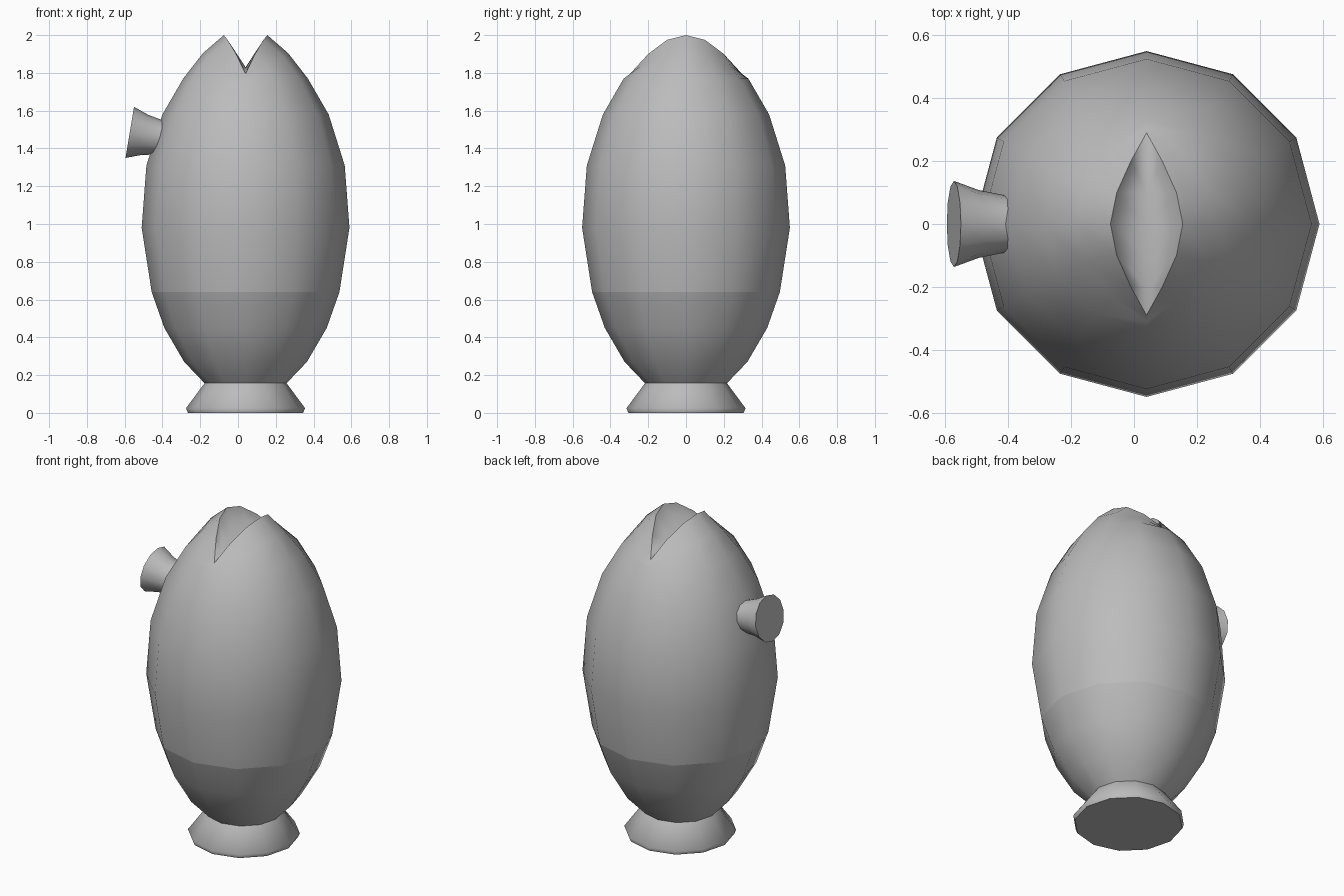
import bpy, bmesh
from math import sin, cos, pi
from mathutils import Vector, Matrix

cube = bpy.data.objects.get("Cube")
if cube:
    bpy.data.objects.remove(cube)

SIDES = 12
CENTRE_X = 0.04

grey = bpy.data.materials.new("plain_grey")
grey.use_nodes = True
COLOUR = (0.5, 0.5, 0.5, 1)
grey.diffuse_color = COLOUR
grey.node_tree.nodes["Principled BSDF"].inputs["Base Color"].default_value = COLOUR


def add_ring(bm, radius, z):
    return [bm.verts.new((radius * cos(2 * pi * i / SIDES), radius * sin(2 * pi * i / SIDES), z))
            for i in range(SIDES)]


def bridge(bm, low, high):
    n = len(low)
    for i in range(n):
        j = (i + 1) % n
        bm.faces.new((low[i], low[j], high[j], high[i]))


def mark_sharp(bm, ring):
    for a, b in zip(ring, ring[1:] + ring[:1]):
        bm.edges.get((a, b)).smooth = False


def finish(bm, name, matrix):
    bmesh.ops.recalc_face_normals(bm, faces=bm.faces[:])
    for f in bm.faces:
        f.smooth = True
    mesh = bpy.data.meshes.new(name)
    bm.to_mesh(mesh)
    bm.free()
    mesh.materials.append(grey)
    obj = bpy.data.objects.new(name, mesh)
    obj.matrix_world = matrix
    bpy.context.collection.objects.link(obj)
    return obj


def lathe(name, profile, matrix):
    """Capped turned shape with sharp rims at both ends."""
    bm = bmesh.new()
    rings = [add_ring(bm, r, z) for r, z in profile]
    for low, high in zip(rings, rings[1:]):
        bridge(bm, low, high)
    for ring in (rings[0], rings[-1]):
        bm.faces.new(ring)
        mark_sharp(bm, ring)
    return finish(bm, name, matrix)


def mirrored_ring(bm, quarter):
    """Full ring from one quarter, running from the +x point to the +y point."""
    half = quarter + [(-x, y, z) for x, y, z in quarter[-2::-1]]
    full = half + [(-x, -y, z) for x, y, z in half[1:-1]]
    return [bm.verts.new(p) for p in full]


# Egg-shaped body with a pinched, V-shaped mouth at the top
bm = bmesh.new()
profile = [(0.215, 0.155), (0.325, 0.27), (0.43, 0.45), (0.497, 0.64), (0.55, 0.98),
           (0.525, 1.31), (0.44, 1.58), (0.33, 1.77)]
rings = [add_ring(bm, r, z) for r, z in profile]
rings.append(mirrored_ring(bm, [(0.225, 0, 1.905), (0.195, 0.12, 1.89),
                                (0.11, 0.235, 1.84), (0, 0.31, 1.78)]))
rim = mirrored_ring(bm, [(0.115, 0, 2.0), (0.095, 0.1, 1.975),
                         (0.05, 0.2, 1.9), (0, 0.29, 1.795)])
rings.append(rim)
for low, high in zip(rings, rings[1:]):
    bridge(bm, low, high)
bm.faces.new(rings[0])
mark_sharp(bm, rings[0])
mark_sharp(bm, rings[3])
mark_sharp(bm, rim)

# Valley floor between the two lips
valley = [rim[3]] + [bm.verts.new((0, y, z)) for y, z in
                     ((0.2, 1.81), (0.1, 1.825), (0, 1.83), (-0.1, 1.825), (-0.2, 1.81))] + [rim[9]]
left_lip = [rim[i % SIDES] for i in range(3, -4, -1)]
right_lip = rim[3:10]
for lip in (left_lip, right_lip):
    for i in range(6):
        corners = [lip[i], lip[i + 1], valley[i + 1], valley[i]]
        bm.faces.new(list(dict.fromkeys(corners)))
finish(bm, "body", Matrix.Translation((CENTRE_X, 0, 0)))

# Flared foot
lathe("foot", [(0.305, 0), (0.315, 0.025), (0.215, 0.16)], Matrix.Translation((CENTRE_X, 0, 0)))

# Flared side spout, tilted slightly upward
axis = Vector((-0.986, 0, 0.164))
tilt = axis.to_track_quat('Z', 'Y').to_matrix().to_4x4()
lathe("side_spout", [(0.085, -0.26), (0.092, -0.16), (0.108, -0.08), (0.137, 0)],
      Matrix.Translation((-0.573, 0, 1.485)) @ tilt)
